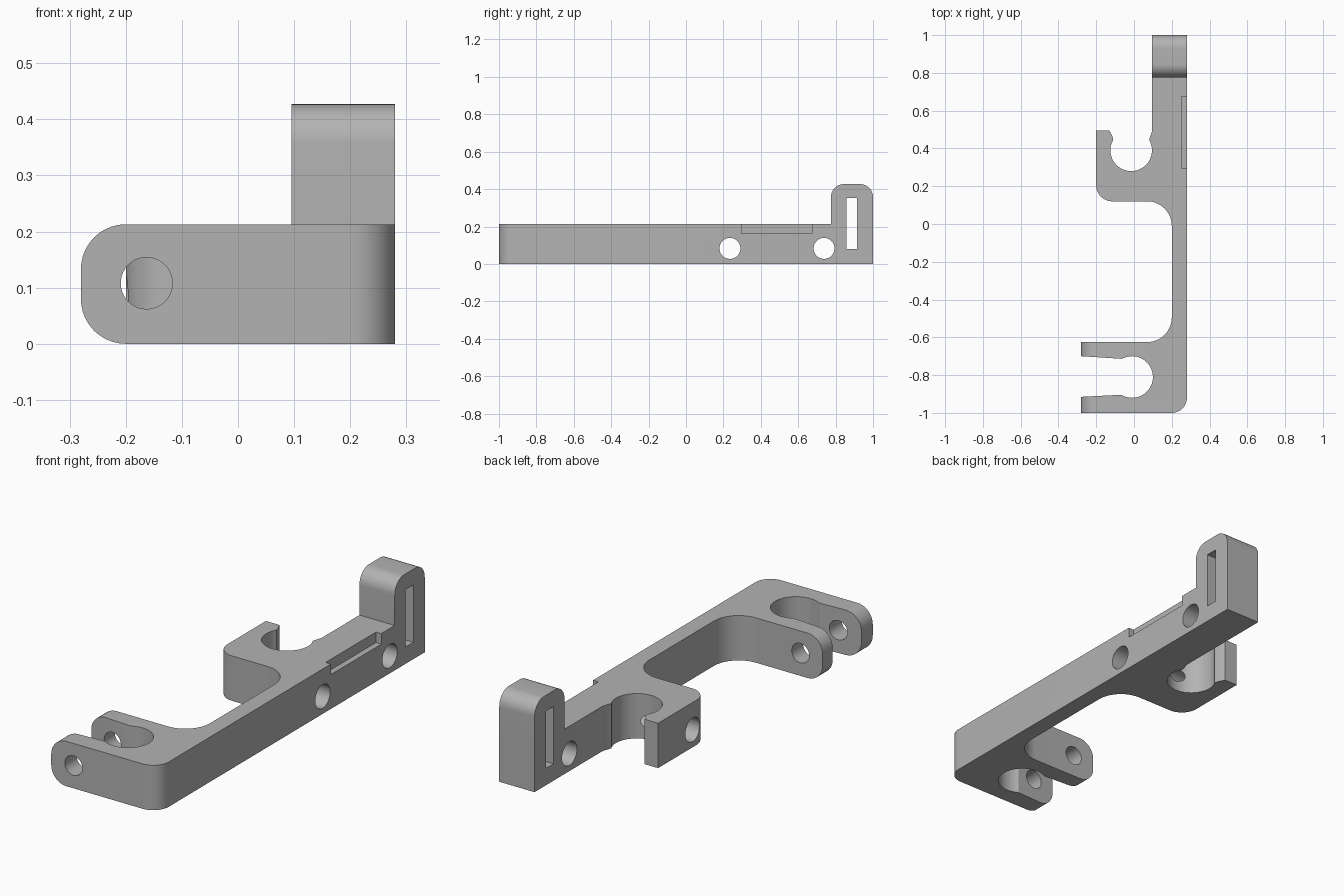
import bpy, bmesh
from math import cos, sin, radians
from mathutils import Vector

cube = bpy.data.objects.get("Cube")
if cube:
    bpy.data.objects.remove(cube, do_unlink=True)

grey = bpy.data.materials.new("plain_grey")
grey.use_nodes = True
colour = (0.45, 0.45, 0.45, 1)
grey.diffuse_color = colour
grey.node_tree.nodes["Principled BSDF"].inputs["Base Color"].default_value = colour


def arc(cx, cy, r, start, end, n=12):
    """Points along an arc, angles in degrees."""
    angles = [radians(start + (end - start) * i / n) for i in range(n + 1)]
    return [(cx + r * cos(a), cy + r * sin(a)) for a in angles]


def prism(name, profile, axis, low, high, round_tips=0):
    """Extrude a closed profile along an axis between two positions."""
    place = {"x": lambda u, v, w: (w, u, v),
             "y": lambda u, v, w: (u, w, v),
             "z": lambda u, v, w: (u, v, w)}[axis]
    bm = bmesh.new()
    face = bm.faces.new([bm.verts.new(place(u, v, low)) for u, v in profile])
    ext = bmesh.ops.extrude_face_region(bm, geom=[face])
    verts = [g for g in ext["geom"] if isinstance(g, bmesh.types.BMVert)]
    shift = Vector(place(0, 0, high - low))
    bmesh.ops.translate(bm, verts=verts, vec=shift)
    bmesh.ops.recalc_face_normals(bm, faces=bm.faces)
    if round_tips:
        # Horizontal edges at the far left ends of the prongs
        tips = [e for e in bm.edges
                if all(v.co.x < -0.279 for v in e.verts)
                and abs(e.verts[0].co.z - e.verts[1].co.z) < 1e-4]
        bmesh.ops.bevel(bm, geom=tips, offset=round_tips, segments=10,
                        profile=0.5, affect="EDGES", clamp_overlap=False)
        bmesh.ops.recalc_face_normals(bm, faces=bm.faces)
    mesh = bpy.data.meshes.new(name)
    bm.to_mesh(mesh)
    bm.free()
    mesh.materials.append(grey)
    obj = bpy.data.objects.new(name, mesh)
    bpy.context.collection.objects.link(obj)
    return obj


def rect(u0, u1, v0, v1):
    return [(u0, v0), (u1, v0), (u1, v1), (u0, v1)]


def circle(u, v, r):
    return arc(u, v, r, 0, 360, 40)[:-1]


def combine(target, other, operation):
    mod = target.modifiers.new(operation.lower(), "BOOLEAN")
    mod.operation, mod.solver, mod.object = operation, "EXACT", other
    bpy.context.view_layer.objects.active = target
    bpy.ops.object.modifier_apply(modifier=mod.name)
    bpy.data.objects.remove(other, do_unlink=True)


# Bracket body: bar, clip arm and forked arm in one outline
outline = (
    arc(0.2, -0.92, 0.08, -90, 0)
    + [(0.28, 1), (0.095, 1), (0.095, 0.49)]
    + arc(-0.015, 0.39, 0.11, 30, -210, 40)            # clip socket
    + [(-0.115, 0.465), (-0.13, 0.495), (-0.2, 0.495)]
    + arc(-0.115, 0.205, 0.085, 180, 270)
    + arc(0.07, -0.01, 0.13, 90, 0)
    + arc(0.07, -0.495, 0.13, 0, -90)
    + [(-0.28, -0.625), (-0.28, -0.7)]
    + arc(-0.01, -0.81, 0.11, 119, -121, 40)           # fork socket
    + [(-0.28, -0.915), (-0.28, -1)]
)
TOP = 0.213
body = prism("bracket_body", outline, "z", 0, TOP, round_tips=0.08)

# Upright tab at the back with a rounded top
tab = ([(0.775, 0), (1, 0)] + arc(0.93, 0.357, 0.07, 0, 90)
       + arc(0.845, 0.357, 0.07, 90, 180))
combine(body, prism("upright_tab", tab, "x", 0.095, 0.28), "UNION")

# Cross holes, tab slot, side recess and fork pin hole
for y in (0.235, 0.738):
    combine(body, prism("cross_hole", circle(y, 0.083, 0.056), "x", -0.4, 0.4), "DIFFERENCE")
combine(body, prism("tab_slot", rect(0.857, 0.915, 0.08, 0.352), "x", -0.1, 0.4), "DIFFERENCE")
combine(body, prism("side_recess", rect(0.297, 0.675, 0.163, 0.3), "x", 0.252, 0.4), "DIFFERENCE")
combine(body, prism("pin_hole", circle(-0.163, 0.108, 0.046), "y", -1.1, -0.5), "DIFFERENCE")

bpy.ops.object.select_all(action="DESELECT")
body.select_set(True)
bpy.context.view_layer.objects.active = body
bpy.ops.object.shade_smooth_by_angle(angle=radians(30))
